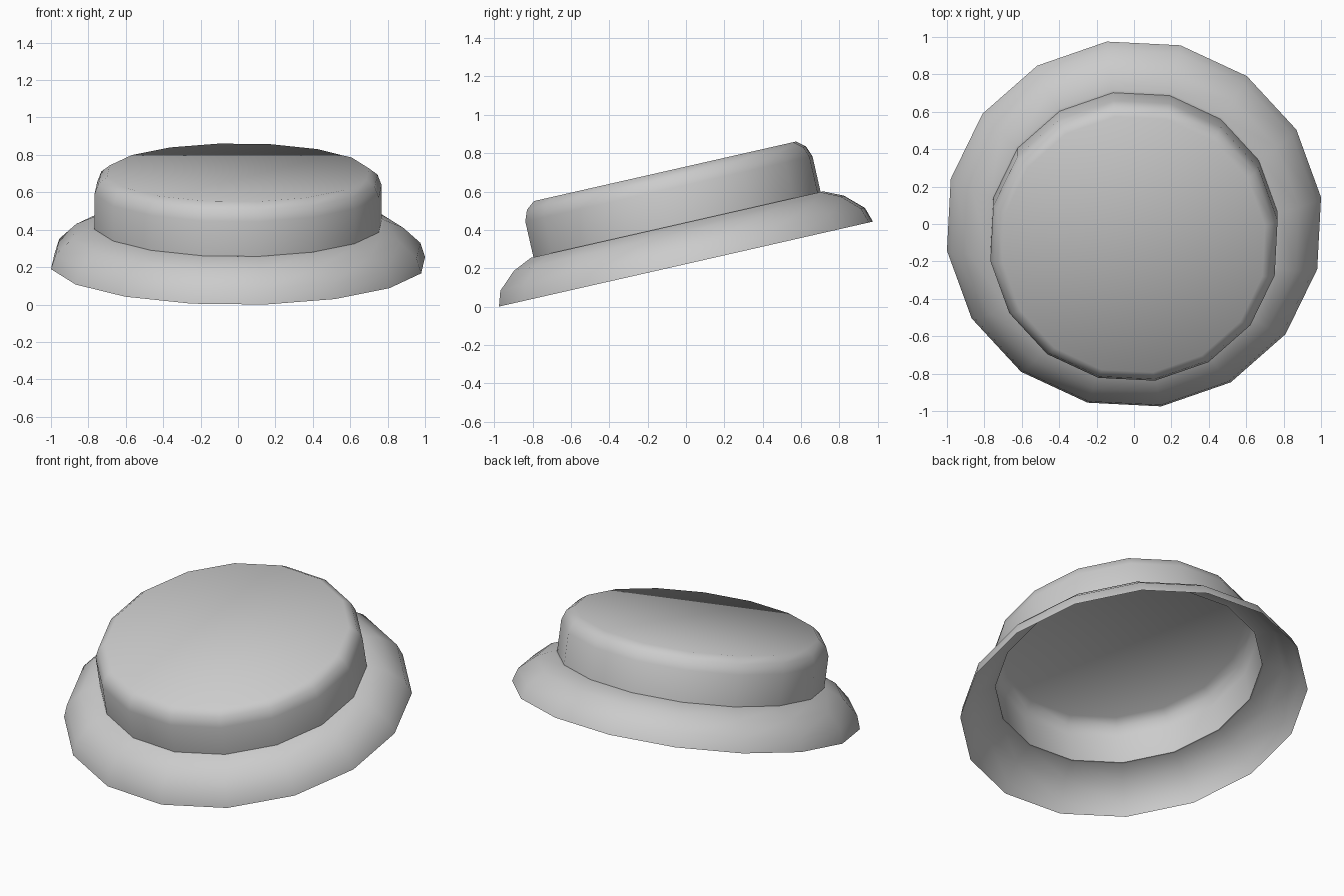
import bpy, bmesh, math

if "Cube" in bpy.data.objects:
    bpy.data.objects.remove(bpy.data.objects["Cube"])

SIDES = 16
OFFSET = math.radians(8.3)
TILT = math.radians(12.8)


def lathe(name, profile, cap=False):
    """Revolve (radius, height) points into an open 16-sided shell."""
    bm = bmesh.new()
    rings = []
    for r, h in profile:
        ring = []
        for i in range(SIDES):
            a = OFFSET + i * math.tau / SIDES
            ring.append(bm.verts.new((r * math.cos(a), r * math.sin(a), h)))
        rings.append(ring)
    for lo, hi in zip(rings, rings[1:]):
        for i in range(SIDES):
            j = (i + 1) % SIDES
            bm.faces.new((lo[i], lo[j], hi[j], hi[i]))
    if cap:
        bm.faces.new(rings[-1])
    mesh = bpy.data.meshes.new(name)
    bm.to_mesh(mesh)
    bm.free()
    obj = bpy.data.objects.new(name, mesh)
    bpy.context.collection.objects.link(obj)
    # Whole hat leans up towards the back, front edge on the floor
    obj.rotation_euler.x = TILT
    obj.location.z = 1.0106 * math.cos(OFFSET) * math.sin(TILT)
    bpy.ops.object.select_all(action='DESELECT')
    obj.select_set(True)
    bpy.context.view_layer.objects.active = obj
    bpy.ops.object.shade_smooth_by_angle(angle=math.radians(45))
    return obj


# Domed brim, open underneath, with a narrow lip meeting the crown
lathe("brim", [(1.0106, 0), (0.985, 0.079), (0.892, 0.165), (0.79, 0.211), (0.776, 0.211)])

# Hollow crown with a rounded upper edge and flat top
lathe("crown", [(0.776, 0.211), (0.776, 0.402), (0.754, 0.460), (0.708, 0.496)], cap=True)
